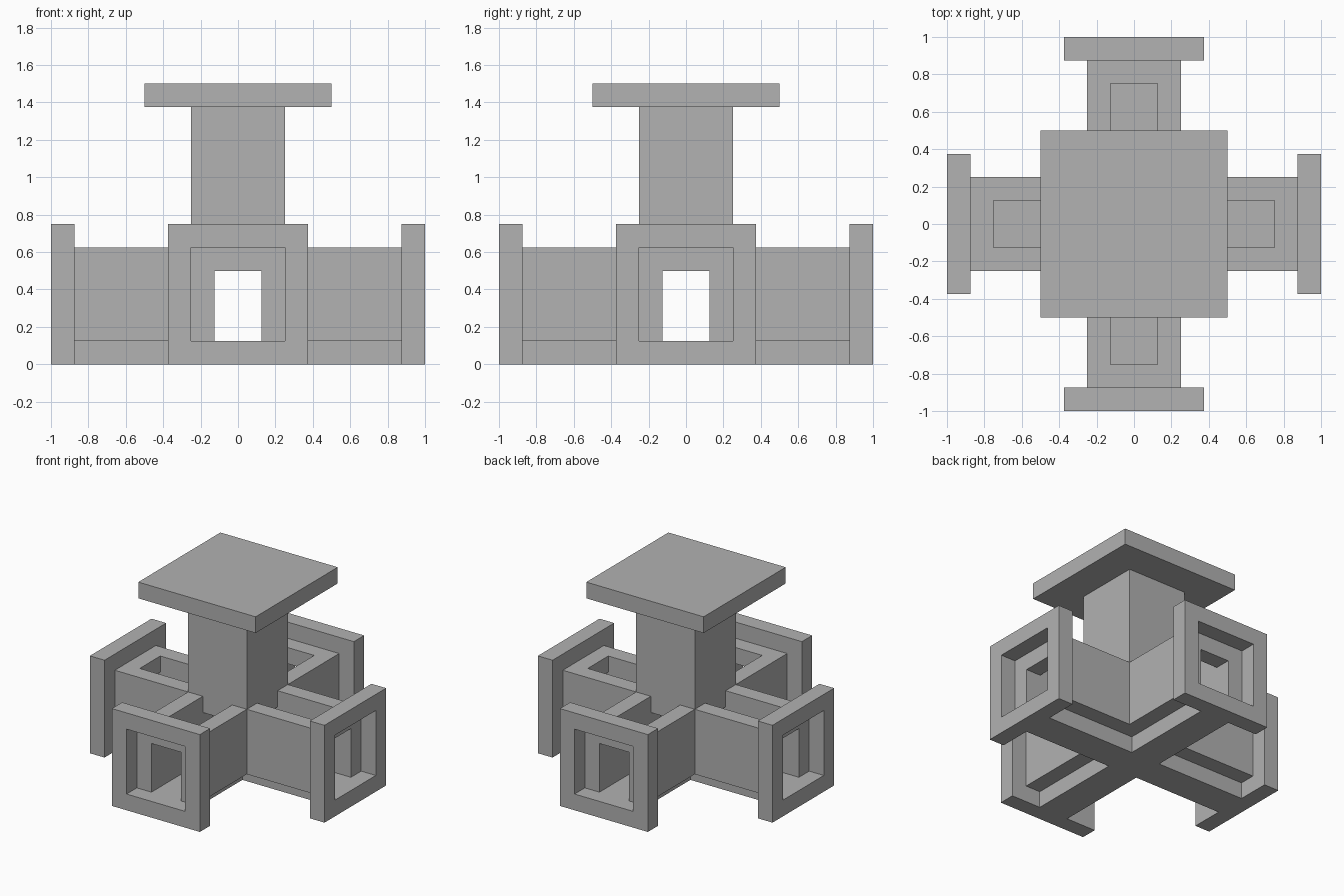
import bpy, bmesh
from mathutils import Matrix

if "Cube" in bpy.data.objects:
    bpy.data.objects.remove(bpy.data.objects["Cube"])

grey = bpy.data.materials.new("plain_grey")
grey.diffuse_color = (0.445, 0.445, 0.445, 1)
grey.use_nodes = True
grey.node_tree.nodes["Principled BSDF"].inputs["Base Color"].default_value = grey.diffuse_color
U = 0.125  # module size


def box(bm, x, y, z):
    """Add a box given (min, max) module ranges."""
    size = [(r[1] - r[0]) * U for r in (x, y, z)]
    mid = [(r[1] + r[0]) * U / 2 for r in (x, y, z)]
    bmesh.ops.create_cube(bm, size=1, matrix=Matrix.Translation(mid) @ Matrix.Diagonal((*size, 1)))


def make(name, boxes, turn=0):
    bm = bmesh.new()
    for b in boxes:
        box(bm, *b)
    bmesh.ops.rotate(bm, verts=bm.verts, matrix=Matrix.Rotation(turn, 3, 'Z'))
    mesh = bpy.data.meshes.new(name)
    bm.to_mesh(mesh)
    bm.free()
    mesh.materials.append(grey)
    obj = bpy.data.objects.new(name, mesh)
    bpy.context.collection.objects.link(obj)
    return obj


def cut(obj, boxes):
    """Subtract boxes from an object."""
    for b in boxes:
        cutter = make("cutter", [b])
        cutter.hide_render = True
        cutter.hide_set(True)
        mod = obj.modifiers.new("opening", 'BOOLEAN')
        mod.operation = 'DIFFERENCE'
        mod.solver = 'EXACT'
        mod.object = cutter
    bpy.context.view_layer.update()
    mesh = bpy.data.meshes.new_from_object(obj.evaluated_get(bpy.context.evaluated_depsgraph_get()))
    obj.modifiers.clear()
    obj.data = mesh
    for o in [o for o in bpy.data.objects if o.name.startswith("cutter")]:
        bpy.data.objects.remove(o)


# Square lid on top
make("top_plate", [((-4, 4), (-4, 4), (11, 12))])

# Central column with two crossing tunnels at its foot
column = make("column", [((-2, 2), (-2, 2), (1, 11))])
cut(column, [((-1, 1), (-3, 3), (0, 4)), ((-3, 3), (-1, 1), (0, 4))])

# Cross-shaped floor under the tunnels
make("floor_centre", [((-1, 1), (-1, 1), (0, 1))])

for i in range(4):
    turn = i * 1.5707963267948966
    # Narrow floor strip of each arm
    make("arm_floor", [((1, 7), (-1, 1), (0, 1))], turn)
    # Two side walls and the bridge at the outer end
    make("arm_walls", [((2, 7), (-2, -1), (1, 5)), ((2, 7), (1, 2), (1, 5)),
                       ((6, 7), (-1, 1), (4, 5))], turn)
    # Square end frame: two posts, sill and lintel
    make("end_frame", [((7, 8), (-3, -2), (0, 6)), ((7, 8), (2, 3), (0, 6)),
                       ((7, 8), (-2, 2), (0, 1)), ((7, 8), (-2, 2), (5, 6))], turn)
